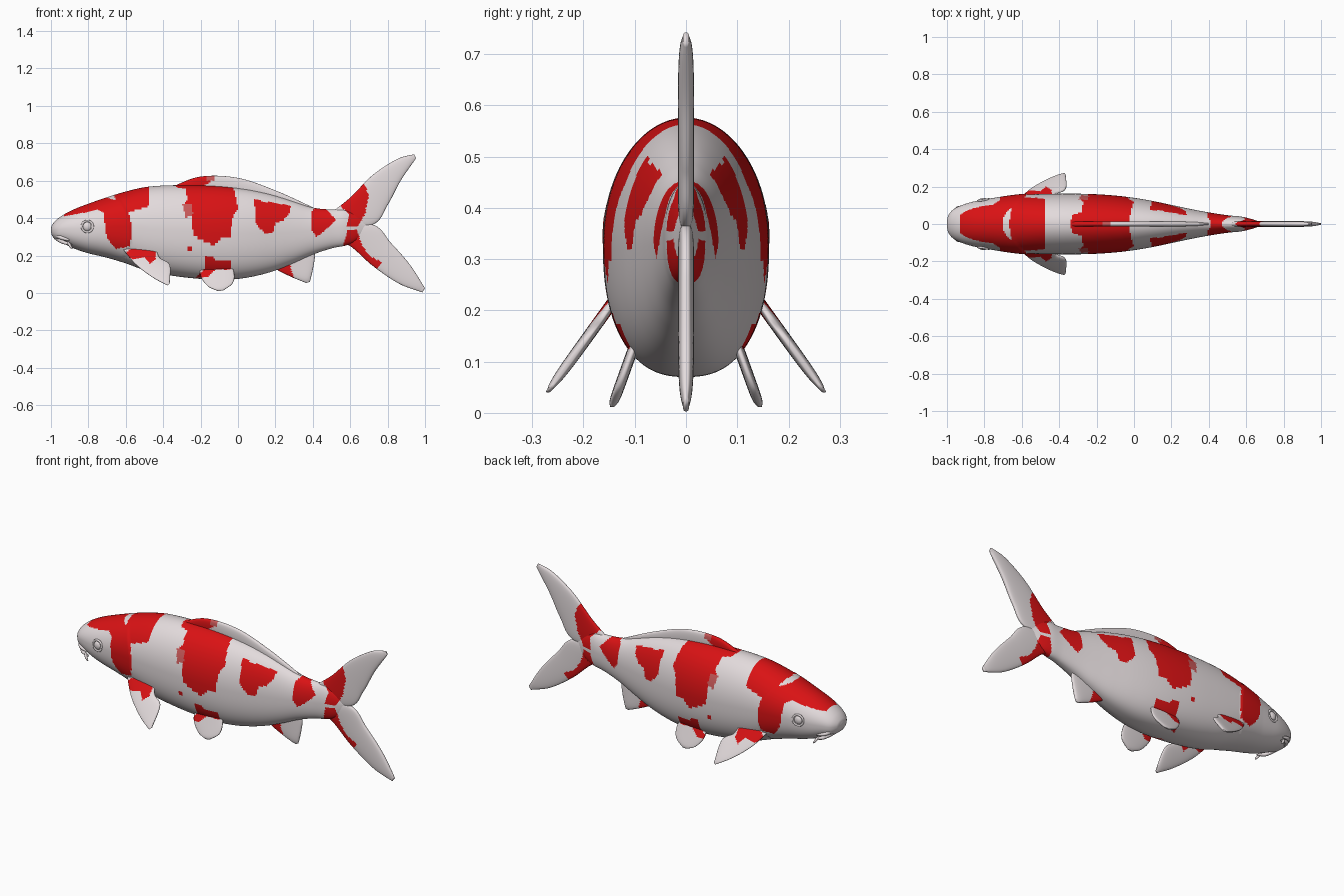
import bpy, bmesh, math
from mathutils import Vector

if "Cube" in bpy.data.objects:
    bpy.data.objects.remove(bpy.data.objects["Cube"])


def material(name, rgb):
    m = bpy.data.materials.new(name)
    m.diffuse_color = (*rgb, 1)
    m.use_nodes = True
    m.node_tree.nodes["Principled BSDF"].inputs["Base Color"].default_value = m.diffuse_color
    return m


MATS = [material("pearl_white", (0.77, 0.71, 0.72)),
        material("scarlet", (0.70, 0.006, 0.007)),
        material("pale_red", (0.58, 0.10, 0.10))]

# Colour patches as side outlines (x, z)
HEAD = [(-.93, .41), (-.92, .6), (-.70, .6), (-.70, .51), (-.64, .49), (-.585, .44), (-.565, .33),
        (-.58, .25), (-.65, .235), (-.70, .29), (-.72, .43), (-.75, .445), (-.82, .43)]
NAPE = [(-.67, .53), (-.66, .62), (-.48, .62), (-.48, .465), (-.53, .445), (-.575, .435), (-.63, .455)]
SADDLE = [(-.35, .6), (-.33, .565), (-.28, .555), (-.27, .5), (-.29, .47), (-.25, .44), (-.24, .31),
          (-.19, .28), (-.13, .255), (-.09, .295), (-.04, .29), (-.03, .4), (0, .45), (-.015, .53),
          (-.03, .6)]
FLANK = [(.085, .505), (.13, .49), (.285, .467), (.27, .42), (.24, .385), (.20, .375), (.185, .31),
         (.14, .32), (.095, .375)]
STALK = [(.39, .43), (.42, .47), (.46, .46), (.525, .39), (.46, .33), (.42, .3), (.39, .34)]
TAIL_TOP = [(.54, .47), (.66, .62), (.70, .52), (.68, .42), (.64, .355), (.58, .355), (.595, .42)]
TAIL_LOW = [(.585, .335), (.635, .34), (.66, .26), (.70, .2), (.77, .165), (.74, .13), (.8, .085),
            (.78, .04), (.66, .13), (.56, .24)]
BELLY = [(-.23, .08), (-.18, .125), (-.18, .2), (-.14, .2), (-.12, .17), (-.035, .17), (-.04, .125),
         (-.12, .125), (-.16, .085)]
SHOULDER = [(-.61, .2), (-.58, .235), (-.44, .25), (-.44, .18), (-.47, .155), (-.5, .19), (-.56, .18)]
VENT = [(.14, .15), (.29, .2), (.28, .14), (.3, .08), (.28, .06), (.14, .12)]
CREST = [(-.36, .55), (-.2, .56), (-.14, .6), (-.16, .64), (-.36, .62)]
SPOT = [(-.27, .245), (-.245, .245), (-.245, .22), (-.27, .22)]
SHADE = [(-.30, .48), (-.25, .48), (-.24, .42), (-.28, .40)]
FRECKLE = [(-.17, .6), (-.13, .6), (-.13, .63), (-.17, .63)]


def inside(x, z, poly):
    hit = False
    for (x1, z1), (x2, z2) in zip(poly, poly[1:] + poly[:1]):
        if (z1 > z) != (z2 > z) and x < x1 + (z - z1) * (x2 - x1) / (z2 - z1):
            hit = not hit
    return hit


def spline(points, steps):
    """Smooth curve through the points, any dimension."""
    p = [Vector(q) for q in points]
    p = [2 * p[0] - p[1]] + p + [2 * p[-1] - p[-2]]
    out = []
    for a, b, c, d in zip(p, p[1:], p[2:], p[3:]):
        for i in range(steps):
            t = i / steps
            out.append(b + 0.5 * t * ((c - a) + t * ((2 * a - 5 * b + 4 * c - d)
                                                     + t * (3 * (b - c) + d - a))))
    return out + [p[-2]]


def loft(name, rings, red=(), pale=()):
    """Skin closed rings, cap the ends, colour faces by the patches."""
    bm = bmesh.new()
    vr = [[bm.verts.new(co) for co in ring] for ring in rings]
    n = len(vr[0])
    for a, b in zip(vr, vr[1:]):
        for k in range(n):
            bm.faces.new((a[k], a[(k + 1) % n], b[(k + 1) % n], b[k]))
    bm.faces.new(vr[0])
    bm.faces.new(vr[-1])
    bmesh.ops.recalc_face_normals(bm, faces=bm.faces)
    for f in bm.faces:
        c = f.calc_center_median()
        f.smooth = True
        if any(inside(c.x, c.z, p) for p in red):
            f.material_index = 1
        if any(inside(c.x, c.z, p) for p in pale):
            f.material_index = 2
    me = bpy.data.meshes.new(name)
    bm.to_mesh(me)
    bm.free()
    for m in MATS:
        me.materials.append(m)
    ob = bpy.data.objects.new(name, me)
    bpy.context.collection.objects.link(ob)
    return ob


def power(v, e):
    return math.copysign(abs(v) ** e, v)


# Body stations: x, top, bottom, half width
BODY = [(-1, .345, .325, .015), (-.993, .365, .305, .045), (-.97, .392, .28, .075),
        (-.93, .42, .262, .097), (-.87, .45, .235, .117), (-.8, .477, .212, .131),
        (-.7, .512, .188, .147), (-.6, .542, .158, .156), (-.5, .565, .122, .160),
        (-.4, .574, .10, .162), (-.3, .576, .085, .162), (-.2, .575, .075, .159),
        (-.1, .57, .07, .152), (0, .56, .075, .140), (.1, .544, .092, .123),
        (.2, .52, .12, .102), (.3, .488, .16, .081), (.4, .456, .205, .062),
        (.5, .446, .238, .047), (.57, .448, .252, .040), (.62, .43, .27, .029),
        (.67, .40, .31, .014), (.71, .37, .345, .003)]
rings = []
for x, top, bot, w in spline(BODY, 13):
    ring = []
    for k in range(128):
        a = 2 * math.pi * k / 128
        e = 1 if math.sin(a) > 0 else 0.8
        y = w * power(math.cos(a), e)
        z = (top + bot) / 2 + (top - bot) / 2 * power(math.sin(a), e)
        # raised gill cover ending in a curved step
        d = x + .57 + 2.2 * (z - .33) ** 2
        if -.16 < d < 0:
            y *= 1 + .035 * (1 + d / .16)
        ring.append((x, y, z))
    rings.append(ring)
loft("body", rings, [HEAD, NAPE, SADDLE, FLANK, STALK, TAIL_TOP, TAIL_LOW, BELLY, SPOT], [SHADE])


def fin(name, lead, trail, thick, red, pale=(), lean=None, side=1):
    """Rounded plate between two edge curves; lean gives y from z."""
    rings = []
    A, B = spline(lead, 18), spline(trail, 18)
    for i, (a, b) in enumerate(zip(A, B)):
        t = thick * max(0.15, 1 - (i / (len(A) - 1)) ** 8) ** 0.5
        ring = []
        for k in range(56):
            ang = 2 * math.pi * k / 56
            p = a.lerp(b, (1 - math.cos(ang)) / 2)
            y = t * power(math.sin(ang), 0.6)
            if lean:
                y += lean(p.y)
            ring.append((p.x, side * y, p.y))
        rings.append(ring)
    loft(name, rings, red, pale)


# Fins on the centre line
fin("dorsal_fin", [(-.36, .54), (-.2, .55), (0, .53), (.2, .49), (.41, .43)],
    [(-.36, .565), (-.2, .622), (0, .615), (.2, .548), (.40, .458)], .014, [CREST], [FRECKLE])
fin("tail_upper_lobe", [(.5, .43), (.6, .51), (.72, .63), (.85, .715), (.942, .742)],
    [(.5, .34), (.72, .365), (.80, .47), (.87, .60), (.952, .72)], .016, [TAIL_TOP, TAIL_LOW])
fin("tail_lower_lobe", [(.5, .36), (.72, .365), (.82, .265), (.92, .15), (1.0, .025)],
    [(.52, .27), (.60, .25), (.72, .145), (.86, .05), (.985, .003)], .016, [TAIL_TOP, TAIL_LOW])
fin("anal_fin", [(.16, .18), (.2, .13), (.28, .088), (.365, .053)],
    [(.38, .26), (.41, .21), (.403, .14), (.385, .06)], .014, [VENT])

# Mouth corner path, running from the snout back to the cheek
for side, tag in ((-1, "right"), (1, "left")):
    fin(tag + "_pectoral_fin", [(-.62, .24), (-.55, .155), (-.46, .085), (-.378, .04)],
        [(-.44, .25), (-.42, .19), (-.365, .15), (-.365, .05)], .014, [SHOULDER], (),
        lambda z: .14 + .72 * (.22 - z), side)
    fin(tag + "_pelvic_fin", [(-.2, .16), (-.2, .09), (-.16, .035), (-.11, .011)],
        [(-.04, .17), (-.02, .1), (-.03, .05), (-.08, .012)], .011, [BELLY], (),
        lambda z: .105 + .36 * (.12 - z), side)
    # Eye and its raised rim
    bpy.ops.mesh.primitive_uv_sphere_add(segments=24, ring_count=12, radius=.024,
                                         location=(-.805, side * .125, .355))
    eye = bpy.context.object
    eye.name = tag + "_eye"
    eye.scale.y = .6
    bpy.ops.mesh.primitive_torus_add(major_segments=32, minor_segments=8, major_radius=.03,
                                     minor_radius=.006, location=(-.805, side * .128, .355),
                                     rotation=(math.pi / 2, 0, side * .15))
    rim = bpy.context.object
    rim.name = tag + "_eye_rim"
    for ob in (eye, rim):
        ob.data.materials.append(MATS[0])
        ob.data.shade_smooth()


def tube(name, pts, radius):
    """Round tube with tapering ends, swept across the given path."""
    path = spline(pts, 8)
    rings = []
    for i, p in enumerate(path):
        d = (path[min(i + 1, len(path) - 1)] - path[max(i - 1, 0)]).normalized()
        u = d.cross(Vector((0, 0, 1))).normalized()
        v = d.cross(u)
        r = radius * max(.2, math.sin(math.pi * i / (len(path) - 1)) ** .4)
        rings.append([p + r * (u * math.cos(a) + v * math.sin(a))
                      for a in [2 * math.pi * k / 10 for k in range(10)]])
    loft(name, rings)


# Lips and barbels
for name, dz, dx in (("upper_lip", .012, 0), ("lower_lip", -.012, .012)):
    tube(name, [(-.90 + dx, -.094, .27 + dz), (-.95 + dx, -.078, .285 + dz), (-.985 + dx, 0, .308 + dz),
                (-.95 + dx, .078, .285 + dz), (-.90 + dx, .094, .27 + dz)], .012)
for s, tag in ((-1, "right"), (1, "left")):
    tube(tag + "_barbel", [(-.91, s * .088, .275), (-.90, s * .1, .255), (-.885, s * .104, .235)], .007)
